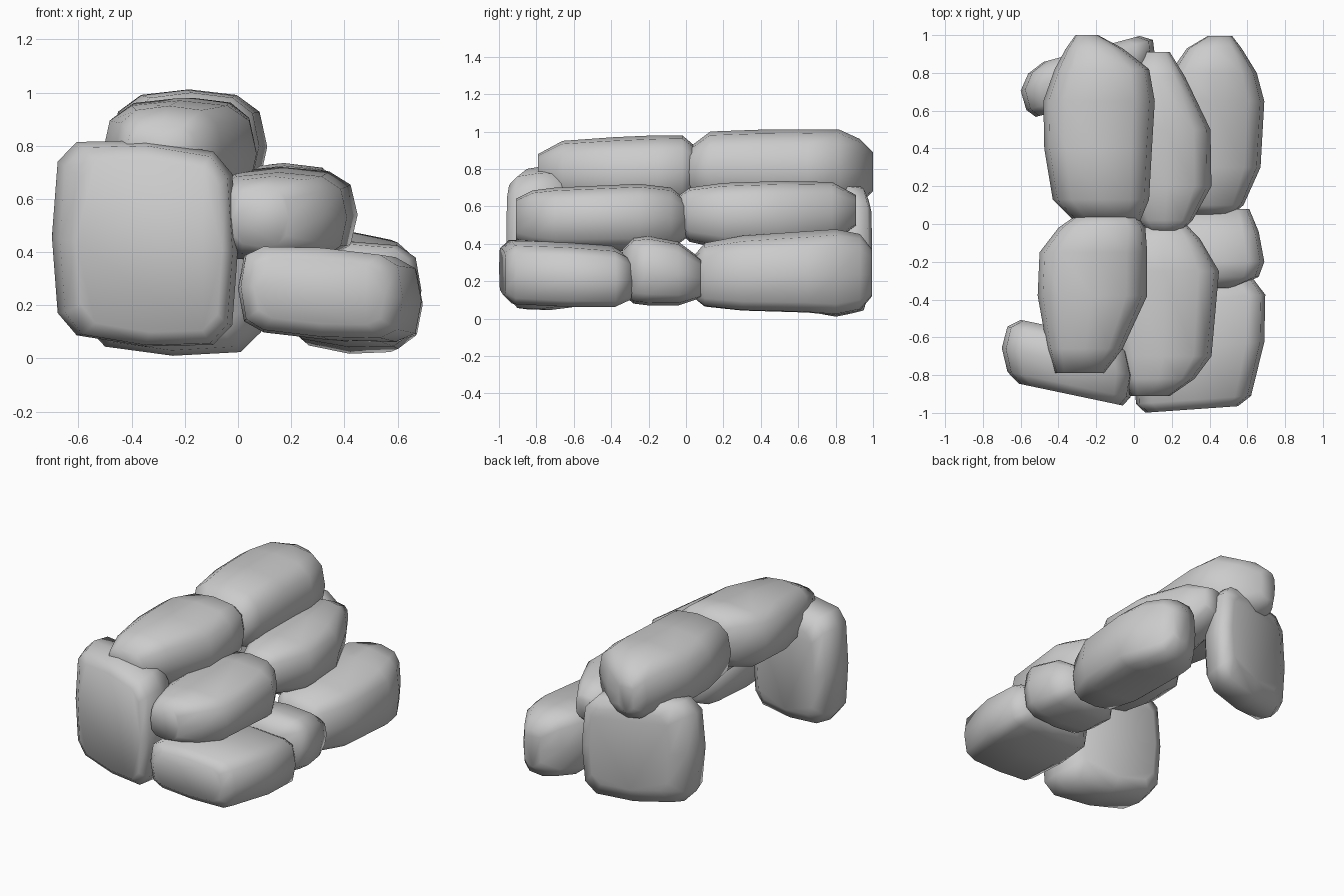
import bpy, bmesh, math

SIDES = 12


def ring_point(i, x0, x1, z0, z1, p):
    a = 2 * math.pi * i / SIDES
    c, s = math.cos(a), math.sin(a)
    u = math.copysign(abs(c) ** (2 / p), c)
    v = math.copysign(abs(s) ** (2 / p), s)
    return (x0 + x1) / 2 + u * (x1 - x0) / 2, (z0 + z1) / 2 + v * (z1 - z0) / 2


def stone(name, sections, p=3.2, shear=0.0, tilt=0.0, pivot=0.0):
    """Loft rounded-box sections (y, x0, x1, z0, z1) into one stone.
    shear turns the stone in plan, tilt slopes it sideways."""
    bm = bmesh.new()
    rings = []
    for y, x0, x1, z0, z1 in sections:
        ring = []
        for i in range(SIDES):
            x, z = ring_point(i, x0, x1, z0, z1, p)
            ring.append(bm.verts.new((x, y + shear * (x - pivot), z + tilt * (x - pivot))))
        rings.append(ring)
    for r, q in zip(rings, rings[1:]):
        for i in range(SIDES):
            j = (i + 1) % SIDES
            bm.faces.new((r[i], r[j], q[j], q[i]))
    bm.faces.new(rings[0][::-1])
    bm.faces.new(rings[-1])
    bmesh.ops.recalc_face_normals(bm, faces=bm.faces[:])
    mesh = bpy.data.meshes.new(name)
    bm.to_mesh(mesh)
    bm.free()
    mesh.shade_smooth()
    bpy.context.collection.objects.link(bpy.data.objects.new(name, mesh))


# top course
stone("top_stone_back", [
    (0.01, -0.31, 0.03, 0.67, 0.91), (0.13, -0.43, 0.08, 0.60, 1.00),
    (0.40, -0.475, 0.095, 0.58, 1.01), (0.65, -0.48, 0.11, 0.58, 1.012),
    (0.82, -0.42, 0.08, 0.59, 1.01), (0.93, -0.36, -0.06, 0.61, 0.96),
    (1.0, -0.31, -0.19, 0.68, 0.89)], p=2.8)
stone("top_stone_front", [
    (-0.79, -0.42, -0.16, 0.70, 0.88), (-0.66, -0.46, -0.06, 0.61, 0.95),
    (-0.38, -0.51, 0.07, 0.57, 0.97), (-0.15, -0.50, 0.07, 0.57, 0.98),
    (-0.02, -0.40, 0.06, 0.60, 0.98), (0.05, -0.30, 0.01, 0.68, 0.92)], p=2.9)

# middle course
stone("middle_stone_back", [
    (-0.05, 0.08, 0.24, 0.48, 0.65), (0.02, 0.02, 0.31, 0.41, 0.70),
    (0.20, -0.06, 0.41, 0.37, 0.725), (0.50, -0.06, 0.405, 0.36, 0.735),
    (0.78, -0.02, 0.27, 0.40, 0.73), (0.91, 0.05, 0.19, 0.50, 0.66)], p=2.9)
stone("middle_stone_front", [
    (-0.91, -0.02, 0.19, 0.42, 0.64), (-0.82, -0.06, 0.32, 0.38, 0.685),
    (-0.70, -0.10, 0.41, 0.36, 0.70), (-0.25, -0.13, 0.45, 0.36, 0.72),
    (-0.08, -0.05, 0.35, 0.37, 0.70), (0.015, 0.06, 0.26, 0.44, 0.62)], p=3)

# bottom course
stone("bottom_stone_back", [
    (0.05, 0.27, 0.52, 0.10, 0.34), (0.10, 0.22, 0.58, 0.06, 0.40),
    (0.30, 0.16, 0.67, 0.04, 0.44), (0.65, 0.16, 0.69, 0.03, 0.465),
    (0.80, 0.19, 0.65, 0.015, 0.475), (0.93, 0.28, 0.57, 0.04, 0.45),
    (0.995, 0.39, 0.52, 0.12, 0.37)], p=3.4, tilt=-0.08, pivot=0.45)
stone("bottom_stone_middle", [
    (-0.34, 0.28, 0.52, 0.13, 0.37), (-0.28, 0.17, 0.66, 0.08, 0.43),
    (-0.20, 0.14, 0.69, 0.07, 0.44), (-0.04, 0.14, 0.66, 0.07, 0.41),
    (0.08, 0.24, 0.61, 0.11, 0.32)], p=3.5)
stone("bottom_stone_front", [
    (-0.98, 0.06, 0.55, 0.13, 0.37), (-0.93, 0.01, 0.62, 0.08, 0.415),
    (-0.65, 0.0, 0.69, 0.07, 0.41), (-0.40, 0.03, 0.695, 0.07, 0.39),
    (-0.31, 0.12, 0.63, 0.11, 0.34)], p=4.2, shear=0.07, tilt=-0.07, pivot=0.33)

# upright end stones
stone("upright_stone_front", [
    (-0.90, -0.61, -0.06, 0.10, 0.75), (-0.85, -0.67, -0.02, 0.05, 0.80),
    (-0.73, -0.70, 0.0, 0.045, 0.82), (-0.61, -0.67, -0.03, 0.06, 0.81),
    (-0.56, -0.60, -0.10, 0.13, 0.72)], p=4.5, shear=-0.21, tilt=-0.07, pivot=-0.35)
stone("upright_stone_back", [
    (0.64, -0.52, 0.02, 0.10, 0.68), (0.69, -0.57, 0.07, 0.03, 0.72),
    (0.80, -0.60, 0.11, 0.01, 0.74), (0.88, -0.56, 0.10, 0.03, 0.73),
    (0.92, -0.48, 0.03, 0.12, 0.66)], p=4.2, shear=0.27, tilt=-0.04, pivot=-0.25)
